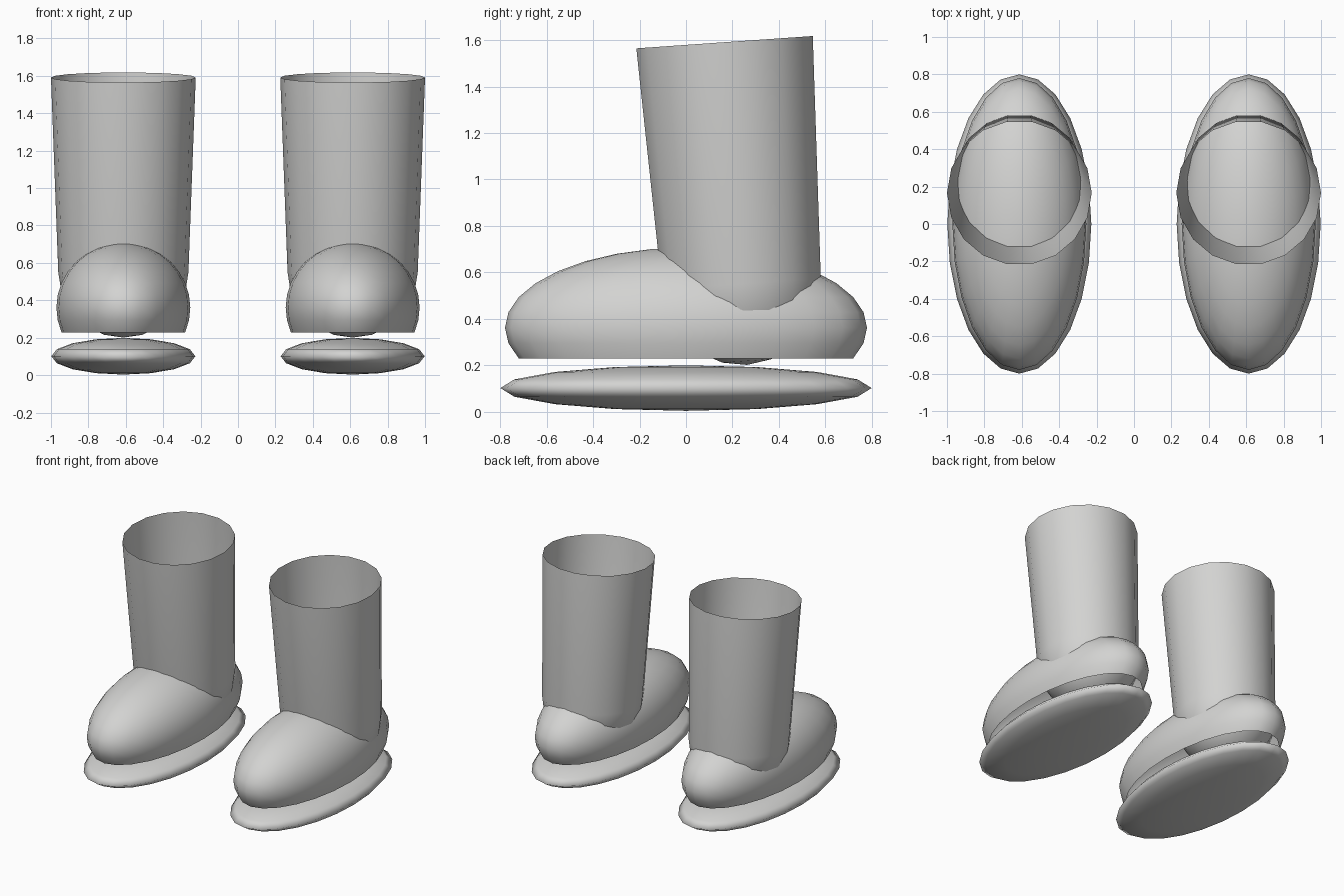
import bpy, bmesh, math
from mathutils import Matrix, Vector

if "Cube" in bpy.data.objects:
    bpy.data.objects.remove(bpy.data.objects["Cube"])

grey = bpy.data.materials.new("light_grey")
grey.diffuse_color = (0.65, 0.65, 0.64, 1)
grey.use_nodes = True
grey.node_tree.nodes["Principled BSDF"].inputs["Base Color"].default_value = grey.diffuse_color

BOOT_X = 0.613


def finish(bm, name, location, tilt=0.0):
    """Turn a bmesh into a smooth-shaded grey object."""
    bmesh.ops.recalc_face_normals(bm, faces=bm.faces)
    bm.transform(Matrix.Rotation(tilt, 4, 'X'))
    for f in bm.faces:
        f.smooth = True
    me = bpy.data.meshes.new(name)
    bm.to_mesh(me)
    bm.free()
    me.materials.append(grey)
    ob = bpy.data.objects.new(name, me)
    ob.location = location
    bpy.context.collection.objects.link(ob)
    return ob


def ellipsoid(segments, rings, half_size):
    bm = bmesh.new()
    bmesh.ops.create_uvsphere(bm, u_segments=segments, v_segments=rings, radius=1)
    bmesh.ops.scale(bm, vec=Vector(half_size), verts=bm.verts)
    return bm


def lathe(profile, segments):
    """Spin (radius, z) points around z, starting from a pole point."""
    bm = bmesh.new()
    pole = bm.verts.new((0, 0, profile[0][1]))
    previous = None
    for r, z in profile[1:]:
        ring = [bm.verts.new((r * math.cos(math.tau * i / segments),
                              r * math.sin(math.tau * i / segments), z))
                for i in range(segments)]
        for i in range(segments):
            j = (i + 1) % segments
            if previous is None:
                bm.faces.new((pole, ring[j], ring[i]))
            else:
                bm.faces.new((previous[i], previous[j], ring[j], ring[i]))
        previous = ring
    return bm


for side, sx in (("left", -1), ("right", 1)):
    x = sx * BOOT_X

    # flat oval sole
    finish(ellipsoid(24, 8, (0.385, 0.80, 0.098)), side + "_sole", (x, 0, 0.101))

    # rounded foot, open underneath
    bm = ellipsoid(24, 16, (0.358, 0.78, 0.345))
    low = [v for v in bm.verts if v.co.z < -0.15]
    bmesh.ops.delete(bm, geom=low, context='VERTS')
    finish(bm, side + "_foot", (x, 0, 0.361))

    # open flared shaft with a round heel cup, leaning slightly forward
    steps = 5
    profile = [(0.348 * math.sin(a), -0.35 * math.cos(a))
               for a in (math.pi / 2 * k / steps for k in range(steps + 1))]
    profile.append((0.387, 1.044))
    finish(lathe(profile, 18), side + "_shaft", (x, 0.239, 0.55), math.radians(4))
